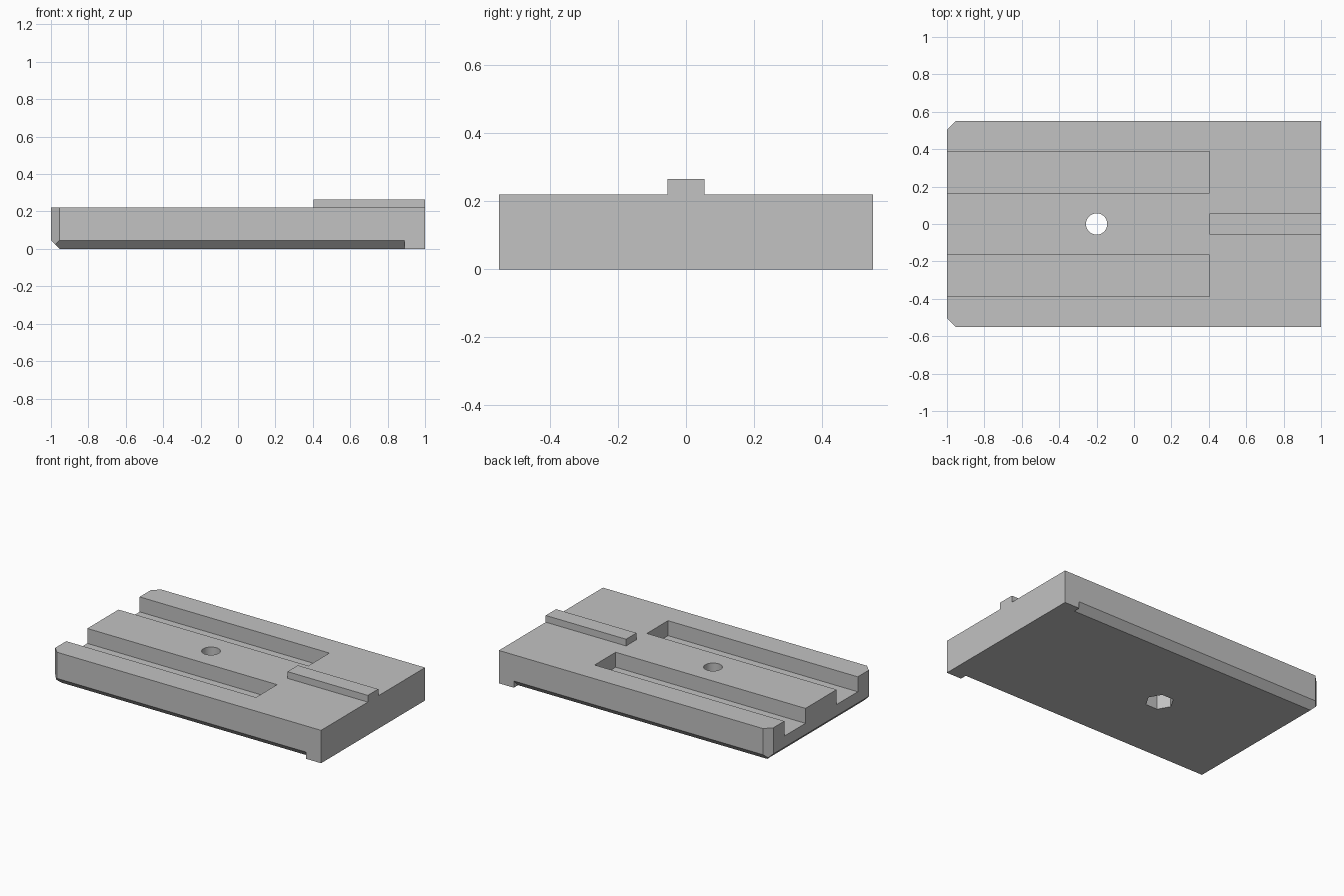
import bpy
import bmesh
from math import radians
from mathutils import Matrix, Vector

cube = bpy.data.objects.get("Cube")
if cube:
    bpy.data.objects.remove(cube, do_unlink=True)

grey = bpy.data.materials.new("plain grey")
grey.use_nodes = True
colour = (0.54, 0.54, 0.54, 1)
grey.diffuse_color = colour
grey.node_tree.nodes["Principled BSDF"].inputs["Base Color"].default_value = colour

HALF_W, TOP, BEVEL = 0.55, 0.22, 0.045


def finish(name, bm):
    bmesh.ops.recalc_face_normals(bm, faces=bm.faces[:])
    mesh = bpy.data.meshes.new(name)
    bm.to_mesh(mesh)
    bm.free()
    mesh.materials.append(grey)
    obj = bpy.data.objects.new(name, mesh)
    bpy.context.collection.objects.link(obj)
    return obj


def box(name, low, high):
    low, high = Vector(low), Vector(high)
    bm = bmesh.new()
    bmesh.ops.create_cube(bm, size=1, matrix=Matrix.Translation((low + high) / 2)
                          @ Matrix.Diagonal((*(high - low), 1)))
    return finish(name, bm)


def post(name, sides, radius, bottom, top, turn=0):
    bm = bmesh.new()
    place = Matrix.Translation((-0.2, 0, (bottom + top) / 2)) @ Matrix.Rotation(turn, 4, "Z")
    bmesh.ops.create_cone(bm, cap_ends=True, segments=sides, radius1=radius,
                          radius2=radius, depth=top - bottom, matrix=place)
    return finish(name, bm)


def wedge(name, side):
    # triangular bar along a long lower edge
    bm = bmesh.new()
    section = [(HALF_W + 0.1, -0.1), (HALF_W + 0.1, BEVEL + 0.1), (HALF_W - BEVEL - 0.1, -0.1)]
    face = bm.faces.new([bm.verts.new((-1.2, side * y, z)) for y, z in section])
    moved = bmesh.ops.extrude_face_region(bm, geom=[face])["geom"]
    bmesh.ops.translate(bm, vec=(2.09, 0, 0),
                        verts=[v for v in moved if isinstance(v, bmesh.types.BMVert)])
    return finish(name, bm)


def boolean(target, tool, operation):
    mod = target.modifiers.new(tool.name, "BOOLEAN")
    mod.operation, mod.solver, mod.object = operation, "EXACT", tool
    tool.hide_render = True
    tool.hide_set(True)


# base plate, with the end's lower edge and both upright corners sliced off
bm = bmesh.new()
bmesh.ops.create_cube(bm, size=1, matrix=Matrix.Translation((0, 0, TOP / 2))
                      @ Matrix.Diagonal((2, 2 * HALF_W, TOP, 1)))
cuts = [((-1, 0, BEVEL), (-1, 0, -1))]
cuts += [((-1, s * (HALF_W - BEVEL), 0), (-1, s, 0)) for s in (1, -1)]
for point, normal in cuts:
    bmesh.ops.bisect_plane(bm, geom=bm.verts[:] + bm.edges[:] + bm.faces[:],
                           plane_co=point, plane_no=normal, clear_outer=True)
    bmesh.ops.holes_fill(bm, edges=bm.edges[:])
plate = finish("base_plate", bm)

# raised rib, slots, long lower edges, bolt hole and nut pocket
tools = [(box("raised_rib", (0.405, -0.055, TOP - 0.05), (1, 0.055, 0.265)), "UNION")]
for side, word in ((1, "back"), (-1, "front")):
    inner, outer = sorted((side * 0.165, side * 0.388))
    tools.append((box(word + "_slot_cutter", (-1.2, inner, 0.12), (0.405, outer, 0.4)), "DIFFERENCE"))
    tools.append((wedge(word + "_edge_cutter", side), "DIFFERENCE"))
tools.append((post("bolt_hole_cutter", 32, 0.057, -0.1, 0.4), "DIFFERENCE"))
tools.append((post("nut_pocket_cutter", 6, 0.087, -0.1, 0.11, radians(30)), "DIFFERENCE"))
for tool, operation in tools:
    boolean(plate, tool, operation)

# bake the cuts and remove the helpers
bpy.context.view_layer.update()
baked = bpy.data.meshes.new_from_object(plate.evaluated_get(bpy.context.evaluated_depsgraph_get()))
plate.modifiers.clear()
plate.data = baked
for tool, operation in tools:
    bpy.data.objects.remove(tool, do_unlink=True)

# smooth the round hole only
bpy.ops.object.select_all(action="DESELECT")
plate.select_set(True)
bpy.context.view_layer.objects.active = plate
bpy.ops.object.shade_smooth_by_angle(angle=radians(30))
